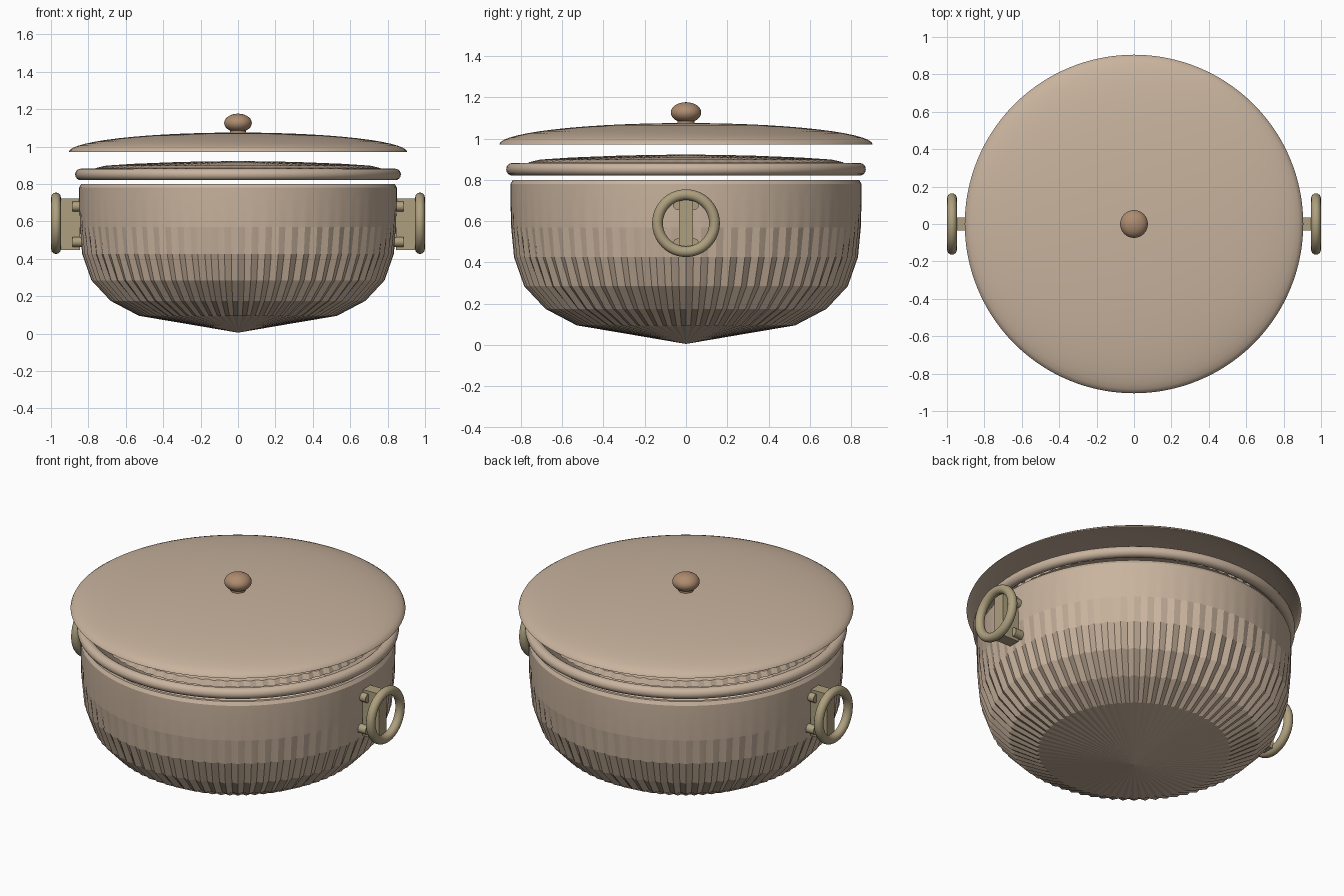
import bpy, bmesh, math
from mathutils import Matrix

if "Cube" in bpy.data.objects:
    bpy.data.objects.remove(bpy.data.objects["Cube"])


def material(name, color):
    m = bpy.data.materials.new(name)
    m.diffuse_color = (*color, 1)
    m.use_nodes = True
    m.node_tree.nodes["Principled BSDF"].inputs["Base Color"].default_value = m.diffuse_color
    return m


CLAY = material("tan_clay", (0.58, 0.45, 0.34))
BRASS = material("dull_brass", (0.42, 0.35, 0.21))
WOOD = material("brown_wood", (0.42, 0.26, 0.16))


def finish(name, bm, mat, angle=40):
    bmesh.ops.recalc_face_normals(bm, faces=bm.faces)
    me = bpy.data.meshes.new(name)
    bm.to_mesh(me)
    bm.free()
    ob = bpy.data.objects.new(name, me)
    bpy.context.collection.objects.link(ob)
    me.materials.append(mat)
    if angle:
        bpy.ops.object.select_all(action='DESELECT')
        ob.select_set(True)
        bpy.context.view_layer.objects.active = ob
        bpy.ops.object.shade_smooth_by_angle(angle=math.radians(angle))
    return ob


def lathe(profile, seg, ribs=0, closed=False):
    """Revolve (radius, z, rib depth) points about z."""
    bm = bmesh.new()
    rows = []
    for r, z, depth in profile:
        if r < 1e-5:
            rows.append([bm.verts.new((0, 0, z))] * seg)
            continue
        row = []
        for i in range(seg):
            a = math.tau * i / seg
            q = r + depth * math.cos(ribs * a)
            row.append(bm.verts.new((q * math.cos(a), q * math.sin(a), z)))
        rows.append(row)
    pairs = list(zip(rows, rows[1:]))
    if closed:
        pairs.append((rows[-1], rows[0]))
    for lo, hi in pairs:
        for i in range(seg):
            j = (i + 1) % seg
            vs = list(dict.fromkeys((lo[i], lo[j], hi[j], hi[i])))
            if len(vs) > 2:
                bm.faces.new(vs)
    return bm


def torus(major, minor, z=0, seg=96, sides=16):
    return lathe([(major + minor * math.cos(math.tau * k / sides),
                   z + minor * math.sin(math.tau * k / sides), 0)
                  for k in range(sides)], seg, closed=True)


# Fluted bowl with inner wall
outer = [(0, 0.005, 0), (0.26, 0.05, 0.003), (0.52, 0.095, 0.009), (0.67, 0.175, 0.011),
         (0.775, 0.285, 0.009), (0.827, 0.425, 0.006), (0.845, 0.57, 0.002),
         (0.85, 0.69, 0), (0.85, 0.78, 0), (0.838, 0.80, 0)]
inner = [(0.82, 0.80, 0), (0.81, 0.57, 0), (0.74, 0.30, 0), (0.5, 0.125, 0), (0, 0.035, 0)]
finish("bowl", lathe(outer + inner, 288, ribs=72), CLAY, 9)

# Rim ring
finish("rim_ring", torus(0.84, 0.031, 0.851), CLAY)

# Rippled inner cover, just above the rim
cover = [(0.77, 0.855, 0.004), (0.755, 0.885, 0.006), (0.70, 0.898, 0.007),
         (0.55, 0.908, 0.007), (0.3, 0.918, 0.004), (0, 0.923, 0)]
finish("inner_cover", lathe(cover, 288, ribs=72), CLAY, 15)

# Domed lid
dome = [(0.905 * math.cos(t), 0.97 + 0.105 * math.sin(t), 0)
        for t in [math.pi / 2 * k / 14 for k in range(14)]] + [(0, 1.075, 0)]
finish("lid", lathe(dome, 128), CLAY)

# Knob with short neck
knob = [(0.042, 1.07, 0), (0.042, 1.088, 0)]
for k in range(3, 17):
    t = -math.pi / 2 + math.pi * k / 16
    knob.append((0.074 * math.cos(t), 1.126 + 0.05 * math.sin(t), 0))
finish("knob", lathe(knob, 48), WOOD)

# Ring handles, brackets and rivets on both sides
for side, s in (("right", 1), ("left", -1)):
    bm = torus(0.138, 0.026, seg=64)
    bm.transform(Matrix.Translation((s * 0.973, 0, 0.59)) @ Matrix.Rotation(math.pi / 2, 4, 'Y'))
    finish(side + "_handle_ring", bm, BRASS)

    bm = bmesh.new()
    bmesh.ops.create_cube(bm, size=1, matrix=Matrix.Translation((s * 0.9, 0, 0.585))
                          @ Matrix.Diagonal((0.11, 0.07, 0.275, 1)))
    finish(side + "_handle_bracket", bm, BRASS)

    bm = bmesh.new()
    for y in (-0.038, 0.038):
        for z in (0.49, 0.68):
            bmesh.ops.create_cone(bm, cap_ends=True, segments=20, radius1=0.026,
                                  radius2=0.026, depth=0.06,
                                  matrix=Matrix.Translation((s * 0.855, y, z))
                                  @ Matrix.Rotation(math.pi / 2, 4, 'Y'))
    finish(side + "_rivets", bm, BRASS)
